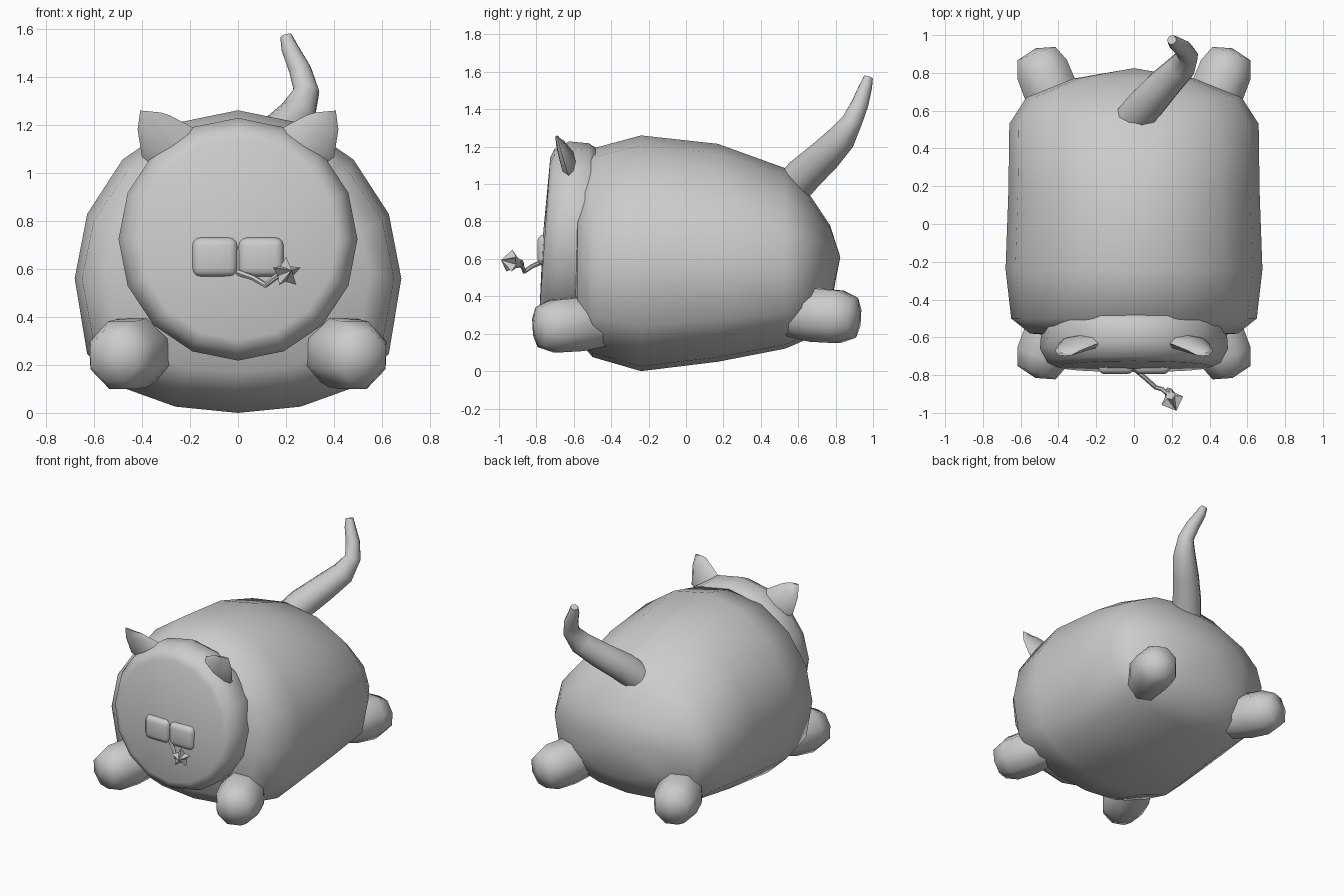
import bpy, bmesh, math
from mathutils import Vector

if "Cube" in bpy.data.objects:
    bpy.data.objects.remove(bpy.data.objects["Cube"])


def finish(name, bm, angle=50):
    bmesh.ops.recalc_face_normals(bm, faces=bm.faces)
    me = bpy.data.meshes.new(name)
    bm.to_mesh(me)
    bm.free()
    ob = bpy.data.objects.new(name, me)
    bpy.context.collection.objects.link(ob)
    bpy.ops.object.select_all(action='DESELECT')
    ob.select_set(True)
    bpy.context.view_layer.objects.active = ob
    bpy.ops.object.shade_smooth_by_angle(angle=math.radians(angle))
    return ob


def loft(name, rings, start=None, end=None, angle=50):
    """Skin a list of point rings; close the ends with a pole or a flat cap."""
    bm = bmesh.new()
    vs = [[bm.verts.new(p) for p in r] for r in rings]
    n = len(vs[0])
    for a, b in zip(vs, vs[1:]):
        for i in range(n):
            j = (i + 1) % n
            bm.faces.new((a[i], a[j], b[j], b[i]))
    for ring, pole in ((vs[0], start), (vs[-1], end)):
        if pole is None:
            bm.faces.new(ring)
        else:
            p = bm.verts.new(pole)
            for i in range(n):
                bm.faces.new((ring[i], ring[(i + 1) % n], p))
    return finish(name, bm, angle)


def tube(name, path, n, ref, twist=0.0, end=None, angle=50):
    """Tapered tube along (x, y, z, radius) points."""
    pts = [Vector(p[:3]) for p in path]
    rings = []
    for k, p in enumerate(pts):
        t = (pts[min(k + 1, len(pts) - 1)] - pts[max(k - 1, 0)]).normalized()
        u = Vector(ref).cross(t).normalized()
        v = t.cross(u)
        rings.append([p + path[k][3] * (u * math.cos(a) + v * math.sin(a))
                      for a in (2 * math.pi * i / n + twist for i in range(n))])
    return loft(name, rings, end=end, angle=angle)


# Barrel body: (y, half width, top, bottom, middle height)
def body_ring(y, w, top, bot, mid, n=16):
    ring = []
    for i in range(n):
        a = 2 * math.pi * i / n
        c = math.cos(a)
        z = mid + (top - mid) * c if c >= 0 else mid - (mid - bot) * abs(c) ** 0.6
        ring.append((w * math.sin(a), y, z))
    return ring


body = [(-0.58, 0.55, 1.04, 0.17, 0.58), (-0.50, 0.65, 1.19, 0.075, 0.56),
        (-0.24, 0.68, 1.26, 0.0, 0.56), (0.17, 0.665, 1.215, 0.05, 0.56),
        (0.53, 0.66, 1.085, 0.12, 0.56), (0.67, 0.57, 0.93, 0.18, 0.58),
        (0.77, 0.32, 0.78, 0.33, 0.60)]
loft("body", [body_ring(*b) for b in body], (0, -0.62, 0.6), (0, 0.825, 0.61), 60)

# Drum-shaped head, leaning back slightly
head = [(-0.48, 0.47), (-0.52, 0.495), (-0.66, 0.505), (-0.735, 0.465), (-0.755, 0.42)]
loft("head", [[(r * 0.985 * math.sin(a), y + 0.035 * r * 2 * math.cos(a) * (y < -0.6),
                0.723 + r * math.cos(a))
               for a in (2 * math.pi * i / 16 for i in range(16))] for y, r in head],
     end=(0, -0.765, 0.723), angle=60)

for side, s in (("right", 1), ("left", -1)):
    # Flattened ears ending in a thin top edge
    ear = [((0.24, -0.62, 1.09), (0.10, 0, -0.07), 0.04),
           ((0.30, -0.635, 1.13), (0.10, 0, -0.065), 0.042),
           ((0.352, -0.67, 1.21), (0.066, 0, -0.03), 0.025),
           ((0.365, -0.69, 1.255), (0.042, 0, 0.004), 0.008)]
    rings = []
    for c, d, th in ear:
        c, d = Vector(c), Vector(d)
        ring = [c + d * math.cos(a) + Vector((0, th * math.sin(a), 0))
                for a in (math.pi * i / 4 for i in range(8))]
        rings.append([(s * p.x, p.y, p.z) for p in ring])
    loft(side + "_ear", rings)

    # Stubby legs splayed outwards
    for label, f, y0, z0 in (("front", -1, -0.115, -0.05), ("rear", 1, 0, 0)):
        path = [(0.38, 0.56, 0.305, 0.13), (0.435, 0.69, 0.30, 0.155),
                (0.485, 0.815, 0.29, 0.152), (0.515, 0.90, 0.285, 0.115)]
        path = [(s * x, f * (y + y0), z + z0, r) for x, y, z, r in path]
        tip = (s * 0.522, f * (0.93 + y0), 0.283 + z0)
        tube(f"{label}_{side}_leg", path, 8, (0, 0, 1), math.pi / 8, tip, 60)

    # Rounded muzzle halves
    bm = bmesh.new()
    bmesh.ops.create_cube(bm, size=1)
    for v in bm.verts:
        v.co = Vector((s * 0.096 + v.co.x * 0.19, -0.755 + v.co.y * 0.08,
                       0.648 + v.co.z * 0.165))
    bmesh.ops.bevel(bm, geom=bm.edges[:], offset=0.036, segments=3, profile=0.5,
                    affect='EDGES')
    finish(side + "_muzzle", bm, 60)

# Curling tail
tail = [(0.0, 0.56, 0.97, 0.10), (0.06, 0.63, 1.05, 0.10), (0.16, 0.74, 1.15, 0.09),
        (0.25, 0.83, 1.245, 0.078), (0.285, 0.89, 1.34, 0.055),
        (0.258, 0.93, 1.43, 0.047), (0.215, 0.96, 1.52, 0.036),
        (0.20, 0.975, 1.57, 0.025)]
tube("tail", tail, 10, (1, -1, 0))

# Flower stem held in the mouth
stem = [(0.0, -0.765, 0.585, 0.013), (0.065, -0.82, 0.562, 0.012),
        (0.115, -0.865, 0.532, 0.012), (0.15, -0.875, 0.56, 0.012),
        (0.18, -0.90, 0.582, 0.012)]
tube("flower_stem", stem, 6, (0, 0, 1))

# Five-pointed flower
axis = Vector((0.35, -0.9, 0.15)).normalized()
u = Vector((0, 0, 1)).cross(axis).normalized()
v = axis.cross(u)
mid = Vector((0.197, -0.92, 0.582))


def star(offset, ro, ri):
    return [mid + axis * (offset + (0.02 if i % 2 == 0 else 0))
            + (u * math.cos(a) + v * math.sin(a)) * (ri if i % 2 else ro)
            for i, a in ((i, math.pi * i / 5 + math.pi / 2) for i in range(10))]


loft("flower", [star(-0.045, 0.02, 0.02), star(0.0, 0.065, 0.036)],
     mid - axis * 0.06, mid + axis * 0.075, 20)
